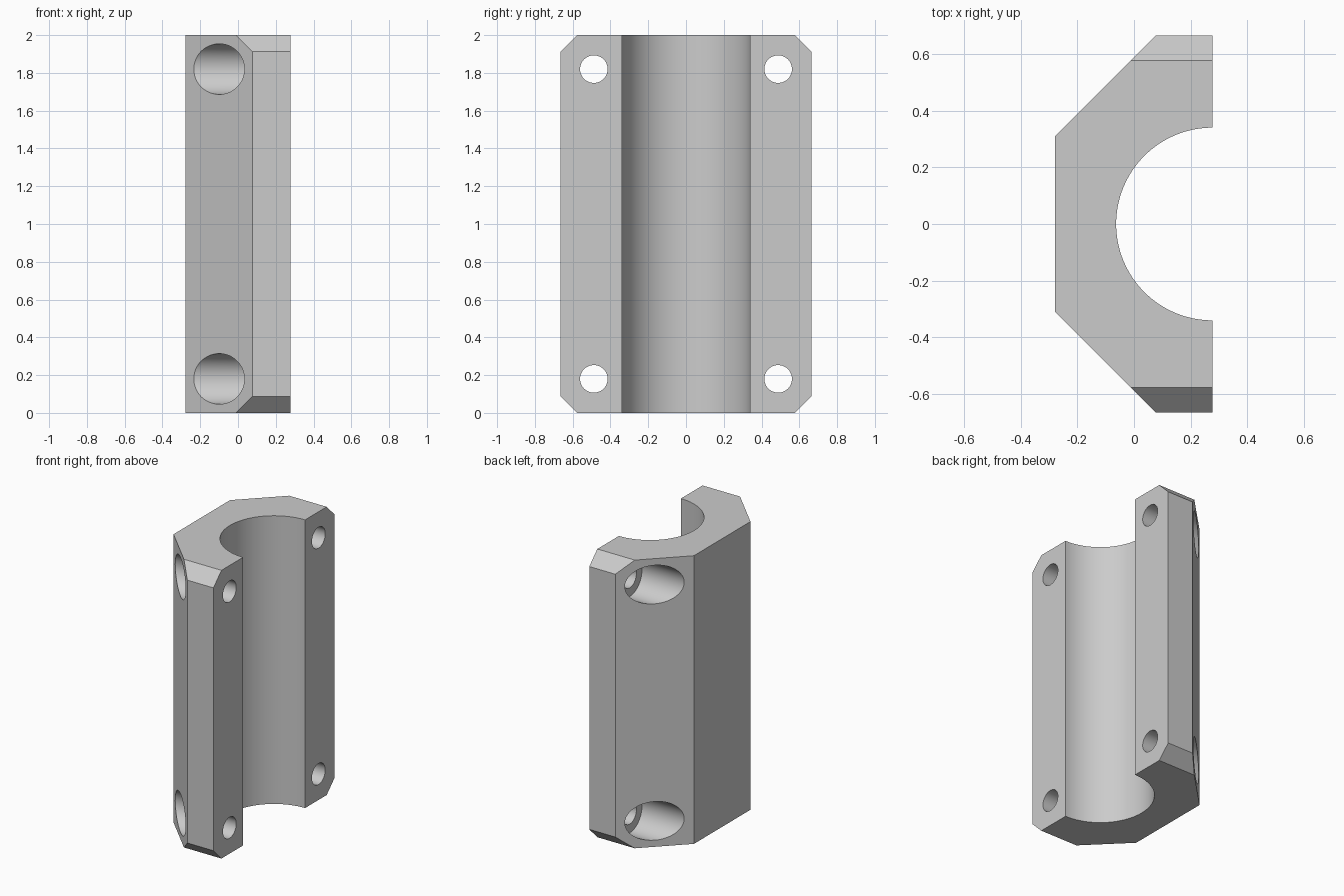
import bpy, bmesh
from math import cos, sin, pi, radians
from mathutils import Matrix, Vector

HEIGHT, HALF_Y = 2.0, 0.665
LEFT_X, FACE_X = -0.278, 0.277
BORE_R, CHAMFER = 0.34, 0.088
SCREW_Y, SCREW_Z = 0.488, 0.18
HOLE_R, POCKET_R, POCKET_X = 0.073, 0.134, 0.09

cube = bpy.data.objects.get("Cube")
if cube:
    bpy.data.objects.remove(cube, do_unlink=True)

grey = bpy.data.materials.new("plain grey")
grey.use_nodes = True
colour = (0.6, 0.6, 0.6, 1)
grey.diffuse_color = colour
grey.node_tree.nodes["Principled BSDF"].inputs["Base Color"].default_value = colour


def make_object(name, bm):
    bmesh.ops.recalc_face_normals(bm, faces=bm.faces)
    mesh = bpy.data.meshes.new(name)
    bm.to_mesh(mesh)
    bm.free()
    mesh.materials.append(grey)
    obj = bpy.data.objects.new(name, mesh)
    bpy.context.collection.objects.link(obj)
    return obj


# Half clamp: bevelled outline with a half-round bore, extruded upwards
outer = [(FACE_X, -HALF_Y), (0.077, -HALF_Y), (LEFT_X, -0.31),
         (LEFT_X, 0.31), (0.077, HALF_Y), (FACE_X, HALF_Y)]
STEPS = 64
bore = [(FACE_X - BORE_R * sin(pi * i / STEPS), BORE_R * cos(pi * i / STEPS))
        for i in range(STEPS + 1)]
bm = bmesh.new()
base = bm.faces.new([bm.verts.new((x, y, 0)) for x, y in outer + bore])
top = bmesh.ops.extrude_face_region(bm, geom=[base])["geom"]
bmesh.ops.translate(bm, vec=(0, 0, HEIGHT),
                    verts=[v for v in top if isinstance(v, bmesh.types.BMVert)])

# Chamfers on the four end corners
for sy in (-1, 1):
    for sz, end in ((-1, 0), (1, HEIGHT)):
        cut = bmesh.ops.bisect_plane(
            bm, geom=bm.verts[:] + bm.edges[:] + bm.faces[:],
            plane_co=Vector((0, sy * (HALF_Y - CHAMFER), end)),
            plane_no=Vector((0, sy, sz)), clear_outer=True)["geom_cut"]
        bmesh.ops.holes_fill(bm, edges=[e for e in cut if isinstance(e, bmesh.types.BMEdge)])
clamp = make_object("clamp_half", bm)


# Screw holes and the wider pockets for the screw heads, all along x
def drill(name, radius, x0, x1):
    bm = bmesh.new()
    for y in (-SCREW_Y, SCREW_Y):
        for z in (SCREW_Z, HEIGHT - SCREW_Z):
            place = Matrix.Translation(((x0 + x1) / 2, y, z)) @ Matrix.Rotation(pi / 2, 4, 'Y')
            bmesh.ops.create_cone(bm, cap_ends=True, segments=48, radius1=radius,
                                  radius2=radius, depth=x1 - x0, matrix=place)
    cutter = make_object(name, bm)
    cutter.hide_render = True
    mod = clamp.modifiers.new(name, 'BOOLEAN')
    mod.operation, mod.solver, mod.object = 'DIFFERENCE', 'EXACT', cutter
    bpy.ops.object.modifier_apply(modifier=name)
    bpy.data.objects.remove(cutter, do_unlink=True)


bpy.ops.object.select_all(action='DESELECT')
bpy.context.view_layer.objects.active = clamp
clamp.select_set(True)
drill("head_pockets", POCKET_R, -0.6, POCKET_X)
drill("screw_holes", HOLE_R, -0.5, 0.5)
bpy.ops.object.shade_smooth_by_angle(angle=radians(30))
